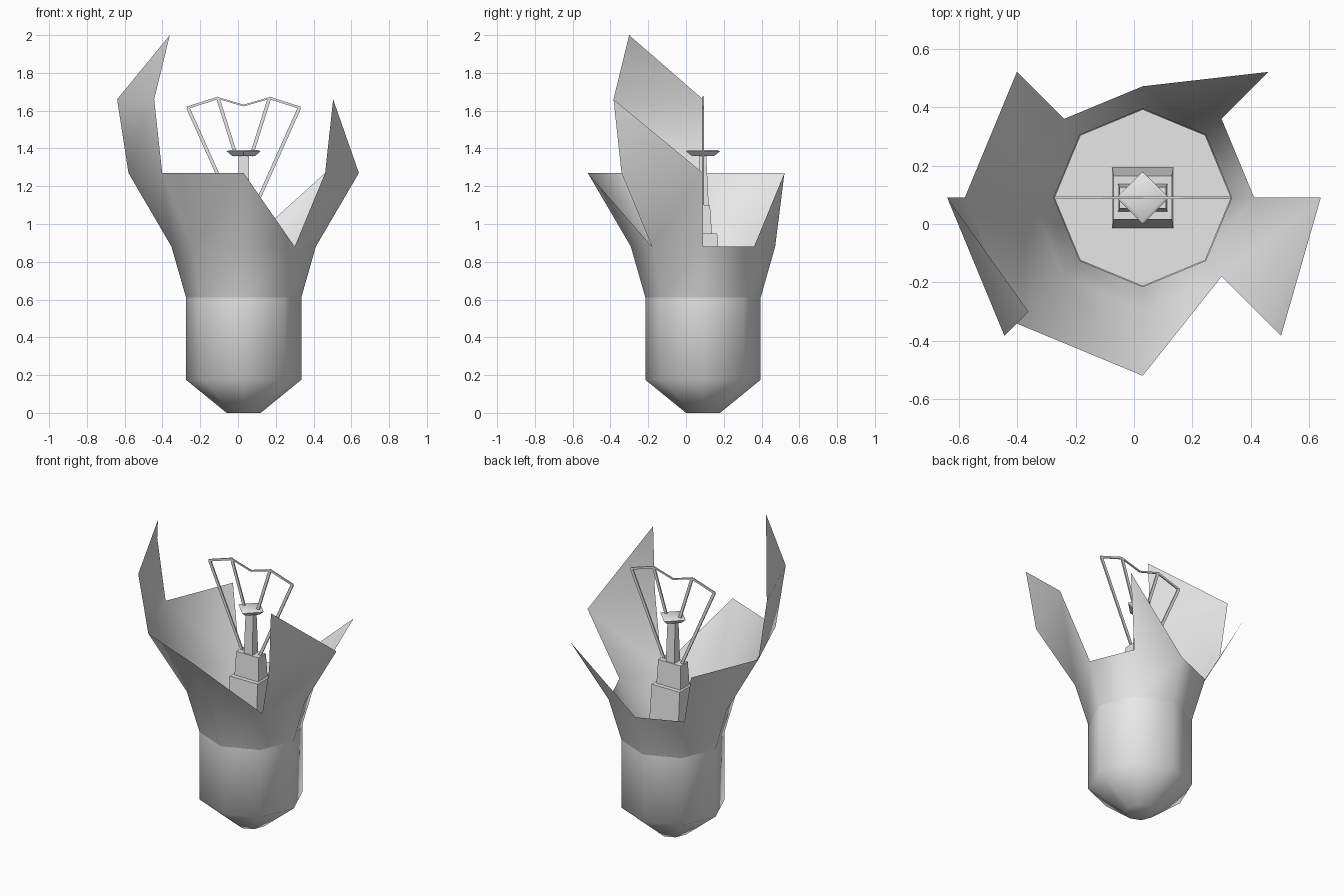
import bpy
import bmesh
from math import cos, sin, pi
from mathutils import Vector

if "Cube" in bpy.data.objects:
    bpy.data.objects.remove(bpy.data.objects["Cube"], do_unlink=True)

CENTRE = Vector((0.03, 0.09, 0))

grey = bpy.data.materials.new("pale grey")
grey.use_nodes = True
grey.diffuse_color = (0.8, 0.8, 0.8, 1)
grey.node_tree.nodes["Principled BSDF"].inputs["Base Color"].default_value = (0.8, 0.8, 0.8, 1)


def finish(name, bm, smooth=None):
    """Turn a bmesh into an object; smooth is 'all', an angle, or None for flat."""
    mesh = bpy.data.meshes.new(name)
    bm.to_mesh(mesh)
    bm.free()
    mesh.materials.append(grey)
    obj = bpy.data.objects.new(name, mesh)
    bpy.context.collection.objects.link(obj)
    obj.location = CENTRE
    if smooth == "all":
        mesh.shade_smooth()
    elif smooth:
        bpy.ops.object.select_all(action="DESELECT")
        obj.select_set(True)
        bpy.context.view_layer.objects.active = obj
        bpy.ops.object.shade_smooth_by_angle(angle=smooth)
    return obj


def loft(name, rings, smooth=None, bottom=True, top=True):
    """Skin a stack of rings, each a list of points running anticlockwise."""
    bm = bmesh.new()
    loops = [[bm.verts.new(p) for p in ring] for ring in rings]
    n = len(loops[0])
    for a, b in zip(loops, loops[1:]):
        for i in range(n):
            j = (i + 1) % n
            bm.faces.new((a[i], a[j], b[j], b[i]))
    if bottom:
        bm.faces.new(loops[0][::-1])
    if top:
        bm.faces.new(loops[-1])
    return finish(name, bm, smooth)


def ngon(r, z, sides=8):
    return [(r * cos(2 * pi * i / sides), r * sin(2 * pi * i / sides), z) for i in range(sides)]


def rect(hx, hy, z):
    return [(-hx, -hy, z), (hx, -hy, z), (hx, hy, z), (-hx, hy, z)]


# Socket with a rounded foot, closed by a flat plate
loft("socket", [ngon(0.09, 0), ngon(0.305, 0.175), ngon(0.305, 0.61)], "all", top=False)
bm = bmesh.new()
bm.faces.new([bm.verts.new(p) for p in ngon(0.303, 0.61)])
finish("socket_plate", bm)

# Broken glass: an open eight-sided flare with jagged shards left standing
levels = [(0.305, 0.61), (0.382, 0.88), (0.61, 1.27), (0.67, 1.66), (0.553, 2.0)]
quads = [range(8), (3, 4, 5, 7), (4,)]
shards = [((1, 1), (2, 1), (1, 2)), ((6, 1), (7, 1), (6, 2)),
          ((7, 2), (0, 2), (7, 3)), ((4, 3), (5, 3), (5, 4))]
bm = bmesh.new()
grid = [[bm.verts.new(p) for p in ngon(r, z)] for r, z in levels]
for k, columns in enumerate(quads):
    for c in columns:
        d = (c + 1) % 8
        bm.faces.new((grid[k][c], grid[k][d], grid[k + 1][d], grid[k + 1][c]))
for shard in shards:
    bm.faces.new([grid[k][c] for c, k in shard])
for v in [v for v in bm.verts if not v.link_faces]:
    bm.verts.remove(v)
finish("broken_glass", bm, "all")

# Stem inside the glass
loft("stem_base", [rect(0.105, 0.103, 0.61), rect(0.1, 0.075, 0.95)], 0.7)
loft("stem_block", [rect(0.085, 0.047, 0.95), rect(0.08, 0.037, 1.1)], 0.7)
loft("stem_post", [rect(0.03, 0.03, 1.1), rect(0.027, 0.017, 1.365)], 0.7)
loft("stem_head", [ngon(0.06, 1.36, 4), ngon(0.09, 1.385, 4), ngon(0.075, 1.392, 4)], 0.8)


# Filament: flat wires in one upright plane, mirrored left to right
def wire(name, p, q, width, depth=0.004):
    a, b = Vector((p[0], 0, p[1])), Vector((q[0], 0, q[1]))
    side = (b - a).normalized().cross(Vector((0, 1, 0))) * width / 2
    out = Vector((0, depth, 0))
    rings = [[c + side + out, c - side + out, c - side - out, c + side - out] for c in (a, b)]
    obj = loft(name, rings)
    bm = bmesh.new()
    bm.from_mesh(obj.data)
    bmesh.ops.recalc_face_normals(bm, faces=bm.faces)
    bm.to_mesh(obj.data)
    bm.free()


for label, s in (("left", 1), ("right", -1)):
    wire(label + "_outer_support", (s * 0.06, 1.09), (s * 0.295, 1.615), 0.018)
    wire(label + "_inner_support", (s * 0.04, 1.36), (s * 0.137, 1.668), 0.018)
    wire(label + "_outer_filament", (s * 0.3, 1.615), (s * 0.135, 1.668), 0.013)
    wire(label + "_inner_filament", (s * 0.14, 1.668), (0, 1.627), 0.009)
